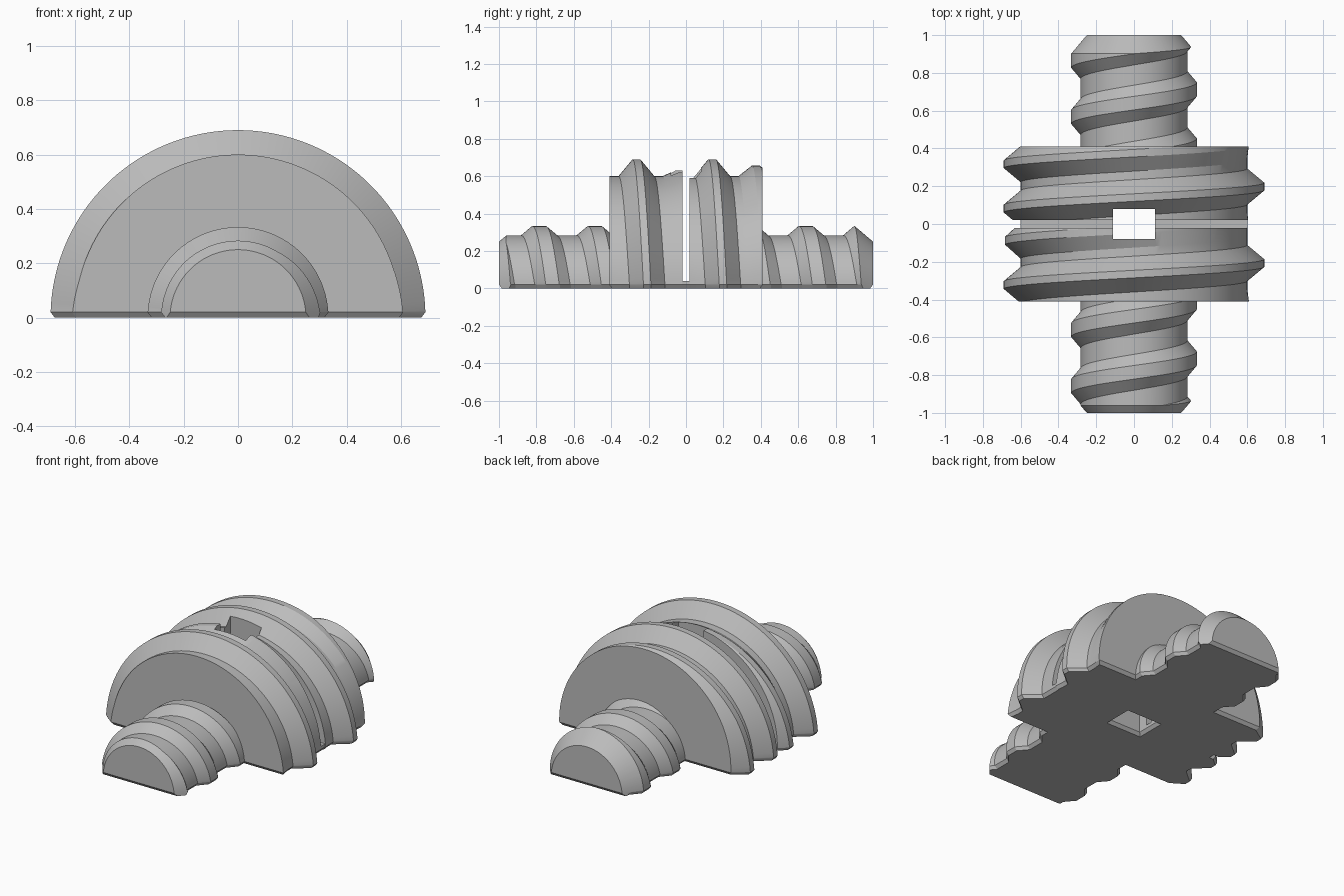
import bpy, bmesh, math

if "Cube" in bpy.data.objects:
    bpy.data.objects.remove(bpy.data.objects["Cube"])

grey = bpy.data.materials.new("grey plastic")
grey.diffuse_color = (0.5, 0.5, 0.5, 1)
grey.use_nodes = True
grey.node_tree.nodes["Principled BSDF"].inputs["Base Color"].default_value = grey.diffuse_color
SEG = 80          # steps around each half turn
RIM = 0.02        # bottom chamfer height
INSET = 0.015     # bottom chamfer inset


def make_object(name, bm):
    bmesh.ops.recalc_face_normals(bm, faces=bm.faces)
    me = bpy.data.meshes.new(name)
    bm.to_mesh(me)
    bm.free()
    me.materials.append(grey)
    ob = bpy.data.objects.new(name, me)
    bpy.context.collection.objects.link(ob)
    return ob


def threaded_half(name, y0, y1, root, height, phase, pitch, flat, foot,
                  fade_start=None, fade_end=None, in0=0.0, in1=0.0):
    """Half cylinder along y with one helical ridge, flat side down."""
    def radius(y, turn):
        u = (y - phase) / pitch - turn
        k = round(u)
        d = abs(u - k) * pitch
        f = min(1, max(0, (foot - d) / (foot - flat)))
        t = k + turn
        if fade_end is not None:
            f *= min(1, max(0, (fade_end - t) / 0.45))
            f *= min(1, max(0, (t - fade_start) / 0.45))
        return root + height * f

    lo = math.floor((y0 - phase) / pitch) - 1
    hi = math.ceil((y1 - phase) / pitch) + 1
    marks = [phase + k * pitch + o for k in range(lo, hi + 1)
             for o in (-foot, -flat, flat, foot)]
    bm = bmesh.new()
    rows = []
    for i in range(SEG + 1):
        a = -math.pi / 2 + math.pi * i / SEG
        turn = a / (2 * math.pi)
        ys = [y0] + [min(y1, max(y0, m + turn * pitch)) for m in marks] + [y1]
        row = []
        for y in ys:
            r = radius(y, turn)
            row.append(bm.verts.new((r * math.sin(a), y, max(RIM, r * math.cos(a)))))
        rows.append(row)
    # chamfered rim at the flat underside
    for src, s in ((rows[SEG], -1), (rows[0], 1)):
        rows.append([bm.verts.new((v.co.x + s * INSET,
                                   min(y1 - in1, max(y0 + in0, v.co.y)), 0)) for v in src])
    n = len(rows)
    for i in range(n):
        a, b = rows[i], rows[(i + 1) % n]
        for j in range(len(a) - 1):
            bm.faces.new((a[j], a[j + 1], b[j + 1], b[j]))
    for c in (0, -1):
        bm.faces.new([rows[i][c] for i in range(SEG + 1)])
        bm.faces.new([rows[i][c] for i in (0, SEG, SEG + 1, SEG + 2)])
    bmesh.ops.remove_doubles(bm, verts=bm.verts, dist=1e-5)
    return make_object(name, bm)


def stacked_box(name, levels):
    """Box from (half x, half y, z) levels."""
    bm = bmesh.new()
    rings = [[bm.verts.new((sx * hx, sy * hy, z))
              for sx, sy in ((-1, -1), (1, -1), (1, 1), (-1, 1))] for hx, hy, z in levels]
    for a, b in zip(rings, rings[1:]):
        for j in range(4):
            k = (j + 1) % 4
            bm.faces.new((a[j], a[k], b[k], b[j]))
    bm.faces.new(rings[0])
    bm.faces.new(rings[-1])
    return make_object(name, bm)


def boolean(ob, tool, op):
    m = ob.modifiers.new("cut", 'BOOLEAN')
    m.operation, m.object, m.solver = op, tool, 'EXACT'
    bpy.ops.object.select_all(action='DESELECT')
    bpy.context.view_layer.objects.active = ob
    ob.select_set(True)
    bpy.ops.object.modifier_apply(modifier="cut")


# two large threaded drum halves, separated by a slit
drums = [
    threaded_half("front_drum", -0.41, -0.02, 0.60, 0.09, -0.265, 0.235, 0.02, 0.095,
                  -0.8, 1.17, in0=INSET),
    threaded_half("back_drum", 0.02, 0.41, 0.60, 0.09, 0.14, 0.235, 0.02, 0.095,
                  -0.8, 1.28, in1=INSET)]

# thin floor that joins the drums under the slit
floor = stacked_box("slit_floor", [(0.585, 0.021, 0), (0.6, 0.021, RIM), (0.6, 0.021, 0.04)])

# square hole, flared at the underside
hole = stacked_box("hole_cutter", [(0.14, 0.11, -RIM), (0.11, 0.08, RIM), (0.11, 0.08, 1)])
hole.hide_render = True
for ob in drums + [floor]:
    boolean(ob, hole, 'DIFFERENCE')
bpy.data.objects.remove(hole)

# threaded shafts with tapered tips
shafts = [
    threaded_half("front_shaft", -1, -0.39, 0.283, 0.05, -0.785, 0.297, 0.036, 0.095, in0=INSET),
    threaded_half("back_shaft", 0.39, 1, 0.283, 0.05, 0.64, 0.297, 0.036, 0.095, in1=INSET)]
for ob, s in zip(shafts, (-1, 1)):
    bpy.ops.mesh.primitive_cone_add(vertices=160, radius1=0.93, radius2=0.165, depth=0.9,
                                    location=(0, s * 0.65, 0),
                                    rotation=(-s * math.pi / 2, 0, 0))
    cone = bpy.context.object
    cone.hide_render = True
    cone.data.materials.append(grey)
    bpy.context.view_layer.update()
    boolean(ob, cone, 'INTERSECT')
    bpy.data.objects.remove(cone)

# smooth shading with crisp thread edges
bpy.ops.object.select_all(action='DESELECT')
for ob in drums + shafts:
    ob.select_set(True)
bpy.context.view_layer.objects.active = drums[0]
bpy.ops.object.shade_smooth_by_angle(angle=math.radians(20))
